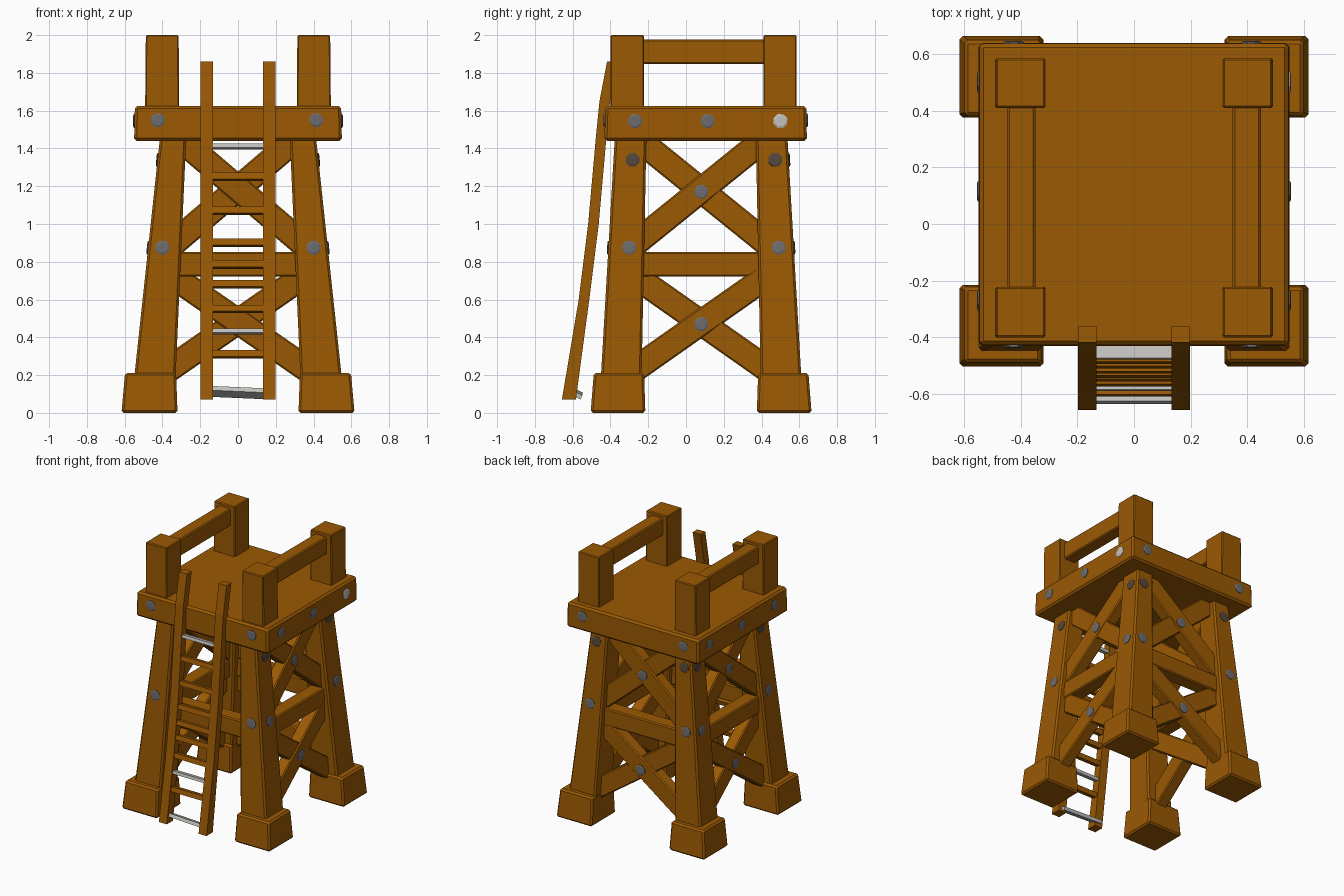
import bpy, bmesh, math
from mathutils import Vector

if "Cube" in bpy.data.objects:
    bpy.data.objects.remove(bpy.data.objects["Cube"])

CY = 0.08  # tower centre in y; the ladder sticks out in front


def material(name, rgb):
    m = bpy.data.materials.new(name)
    m.diffuse_color = (*rgb, 1)
    m.use_nodes = True
    m.node_tree.nodes["Principled BSDF"].inputs["Base Color"].default_value = m.diffuse_color
    return m


WOOD = material("brown wood", (0.325, 0.1, 0.001))
METAL = material("grey metal", (0.15, 0.15, 0.16))
PALE = material("pale grey", (0.55, 0.54, 0.51))
DARK = material("dark bolt", (0.085, 0.062, 0.045))


def make(name, rings, mat=WOOD, bevel=0.0):
    """Skin a list of equal point rings and cap both ends."""
    bm = bmesh.new()
    loops = [[bm.verts.new(p) for p in r] for r in rings]
    n = len(loops[0])
    for a, b in zip(loops, loops[1:]):
        for i in range(n):
            j = (i + 1) % n
            bm.faces.new((a[i], a[j], b[j], b[i]))
    bm.faces.new(loops[0][::-1])
    bm.faces.new(loops[-1])
    bmesh.ops.recalc_face_normals(bm, faces=bm.faces)
    me = bpy.data.meshes.new(name)
    bm.to_mesh(me)
    bm.free()
    me.materials.append(mat)
    ob = bpy.data.objects.new(name, me)
    bpy.context.collection.objects.link(ob)
    if bevel:
        mod = ob.modifiers.new("worn edges", 'BEVEL')
        mod.width, mod.segments = bevel, 1
    return ob


def rect(x0, x1, y0, y1, z):
    return [Vector(p) for p in ((x0, y0, z), (x1, y0, z), (x1, y1, z), (x0, y1, z))]


def beam(name, a, b, width, thick, normal, mat=WOOD, bevel=0.008):
    """Plank from a to b; thick runs along normal."""
    a, b = Vector(a), Vector(b)
    d = (b - a).normalized()
    s = d.cross(Vector(normal)).normalized()
    t = s.cross(d)
    rings = [[p + s * u * width / 2 + t * v * thick / 2
              for u, v in ((-1, -1), (1, -1), (1, 1), (-1, 1))] for p in (a, b)]
    return make(name, rings, mat, bevel)


def bolt(name, p, normal, mat=METAL, r=0.039, out=0.007):
    p, n = Vector(p), Vector(normal).normalized()
    s = n.cross(Vector((0, 0, 1))).normalized()
    t = n.cross(s)
    circ = [s * math.cos(k * math.pi / 4 + 0.39) + t * math.sin(k * math.pi / 4 + 0.39) for k in range(8)]
    make(name, [[p + c * r - n * 0.03 for c in circ],
                [p + c * r + n * out * 0.5 for c in circ],
                [p + c * r * 0.75 + n * out for c in circ]], mat)


def lerp(a, b, t):
    return a + (b - a) * t


def leg_t(z):
    return (z - 0.2) / 1.24


def leg_x(z):  # inner and outer x of a leg at a height
    return lerp(0.33, 0.275, leg_t(z)), lerp(0.548, 0.415, leg_t(z))


def leg_y(z):  # same in y, measured from the tower centre
    return lerp(0.315, 0.29, leg_t(z)), lerp(0.53, 0.458, leg_t(z))


# Feet, legs and top posts at the four corners
for sx in (-1, 1):
    for sy in (-1, 1):
        tag = ("left" if sx < 0 else "right") + ("_front" if sy < 0 else "_back")

        def ring(xs, ys, z):
            return rect(sx * xs[0], sx * xs[1], CY + sy * ys[0], CY + sy * ys[1], z)
        make("foot_" + tag, [ring((0.32, 0.617), (0.295, 0.585), 0),
                             ring((0.328, 0.598), (0.302, 0.568), 0.212)], bevel=0.012)
        make("leg_" + tag, [ring(leg_x(z), leg_y(z), z) for z in (0.12, 1.5)], bevel=0.012)
        ys = (0.302, 0.48) if sy < 0 else (0.33, 0.505)
        make("post_" + tag, [ring((0.312, 0.492), ys, 1.58),
                             ring((0.314, 0.488), ys, 2.0)], bevel=0.006)

# Platform
make("platform", [rect(-0.55, 0.55, -0.432, 0.64, 1.44),
                  rect(-0.546, 0.546, -0.427, 0.637, 1.625)], bevel=0.014)

# Hand rails
for sx in (-1, 1):
    beam("hand_rail", (sx * 0.398, -0.25, 1.912), (sx * 0.398, 0.44, 1.912), 0.13, 0.1, (1, 0, 0))


def side_point(side, u, z):
    """Point in the middle plane of a tower side, u in -1..1 between the legs."""
    cx, cy = sum(leg_x(z)) / 2, sum(leg_y(z)) / 2
    if side in ("left", "right"):
        return Vector(((cx if side == "right" else -cx), CY + u * cy, z))
    return Vector((u * cx, CY + (cy if side == "back" else -cy), z))


NORMALS = {"left": (-1, 0, 0), "right": (1, 0, 0), "front": (0, -1, 0), "back": (0, 1, 0)}

# Cross beams, crossed braces and bolts on each side
for side, n in NORMALS.items():
    nv = Vector(n)
    beam("cross_beam_" + side, side_point(side, -1, 0.787), side_point(side, 1, 0.787), 0.13, 0.11, n)
    if side != "front":
        for zc, dz in ((1.17, 0.295), (0.47, 0.275)):
            for k in (-1, 1):
                off = nv * 0.004 * k
                beam("brace_" + side, side_point(side, -0.95, zc - k * dz) + off,
                     side_point(side, 0.95, zc + k * dz) + off, 0.138, 0.09, n)
            bolt("brace_bolt_" + side, side_point(side, 0, zc) + nv * 0.05, n)
    # Bolts on the legs
    heights = [(0.875, METAL)] + ([] if side == "front" else [(1.34, DARK)])
    for z, mat in heights:
        slope = 0.1 if side in ("left", "right") else 0.06
        for u in (-1, 1):
            p = side_point(side, u, z)
            if side in ("left", "right"):
                p.x = nv.x * leg_x(z)[1]
                p.y += 0.015
            else:
                p.y = CY + nv.y * leg_y(z)[1]
                p.x += u * 0.012
            bolt("leg_bolt_" + side, p, nv + Vector((0, 0, slope)), mat)
    # Bolts on the platform edge
    if side in ("left", "right"):
        for y in (-0.27, 0.115, 0.5):
            pale = side == "right" and y == 0.5
            bolt("platform_bolt_" + side, (nv.x * 0.548, y, 1.545), n, PALE if pale else METAL)
    else:
        for x in (-0.425, 0.415):
            y = -0.43 if side == "front" else 0.639
            bolt("platform_bolt_" + side, (x, y, 1.55), n)

# Ladder rails follow a slightly bowed path of (y, z)
PATH = [(-0.62, 0.07), (-0.54, 0.6), (-0.49, 1.0), (-0.45, 1.45), (-0.43, 1.65), (-0.39, 1.86)]


def path_y(z):
    for (y0, z0), (y1, z1) in zip(PATH, PATH[1:]):
        if z <= z1:
            return lerp(y0, y1, (z - z0) / (z1 - z0))
    return PATH[-1][0]


for sx in (-1, 1):
    rings = []
    for i, (y, z) in enumerate(PATH):
        d = 0.037 if i == 0 else 0.028
        rings.append(rect(sx * 0.132, sx * 0.198, y - d, y + d, z))
    make("ladder_rail", rings)

# Rungs; the top, the bottom and one low rung are pale
for z in (0.31, 0.43, 0.55, 0.68, 0.785, 0.9, 1.07, 1.25, 1.41):
    y = path_y(z)
    pale = z in (0.43, 1.41)
    beam("ladder_rung", (-0.16, y, z), (0.16, y, z), 0.045, 0.022 if pale else 0.035, (0, 0.25, 1),
         PALE if pale else WOOD, 0)
beam("bottom_rung", (-0.17, -0.592, 0.115), (0.17, -0.592, 0.1), 0.085, 0.025, (0, 0.45, 1), PALE, 0)
